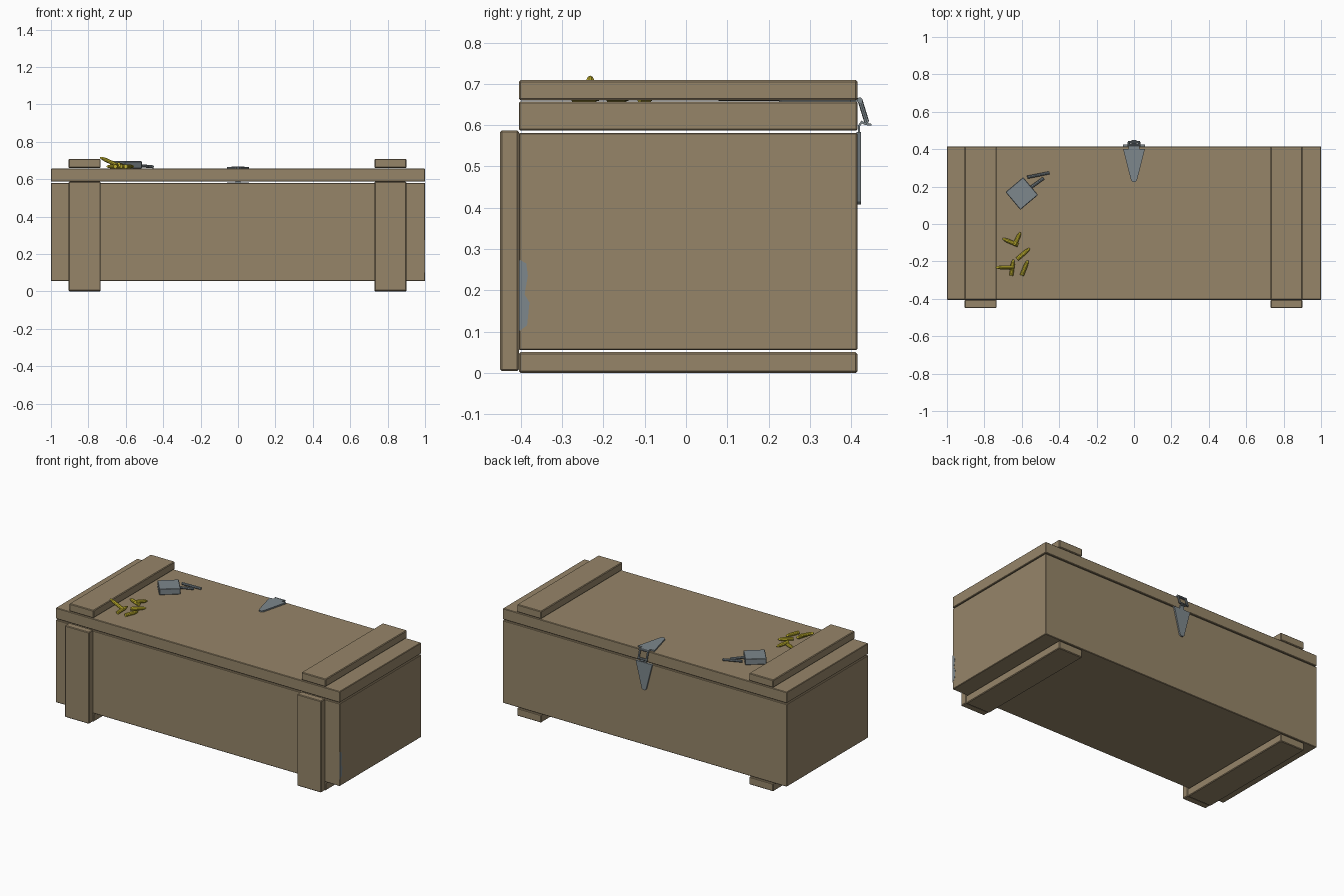
import bpy, bmesh, math
from mathutils import Vector

if "Cube" in bpy.data.objects:
    bpy.data.objects.remove(bpy.data.objects["Cube"])


def material(name, rgb):
    m = bpy.data.materials.new(name)
    m.diffuse_color = (*rgb, 1)
    m.use_nodes = True
    m.node_tree.nodes["Principled BSDF"].inputs["Base Color"].default_value = m.diffuse_color
    return m


WOOD = material("wood", (0.305, 0.235, 0.141))
STEEL = material("steel", (0.205, 0.242, 0.262))
BRASS = material("brass", (0.58, 0.48, 0.03))


def make_object(name, bm, mat):
    bmesh.ops.recalc_face_normals(bm, faces=bm.faces)
    me = bpy.data.meshes.new(name)
    bm.to_mesh(me)
    bm.free()
    me.materials.append(mat)
    ob = bpy.data.objects.new(name, me)
    bpy.context.collection.objects.link(ob)
    return ob


def box(name, lo, hi, mat, bevel=0.0):
    bm = bmesh.new()
    bmesh.ops.create_cube(bm, size=1)
    for v in bm.verts:
        v.co = Vector([(a + b) / 2 + c * (b - a) for a, b, c in zip(lo, hi, v.co)])
    ob = make_object(name, bm, mat)
    if bevel:
        mod = ob.modifiers.new("soft_edges", "BEVEL")
        mod.width = bevel
        mod.segments = 1
    return ob


def slab(name, points, depth, mat):
    """Flat polygon of 3D points, extruded by a depth vector."""
    bm = bmesh.new()
    face = bm.faces.new([bm.verts.new(p) for p in points])
    res = bmesh.ops.extrude_face_region(bm, geom=[face], use_keep_orig=True)
    moved = [g for g in res["geom"] if isinstance(g, bmesh.types.BMVert)]
    bmesh.ops.translate(bm, verts=moved, vec=depth)
    return make_object(name, bm, mat)


def rod(name, start, end, rings, sides, mat):
    """Lathed rod; rings are (fraction along, radius)."""
    a, b = Vector(start), Vector(end)
    q = (b - a).to_track_quat("Z", "Y")
    bm = bmesh.new()
    loops = []
    for t, r in rings:
        loops.append([bm.verts.new(a + (b - a) * t + q @ Vector(
            (r * math.cos(2 * math.pi * i / sides), r * math.sin(2 * math.pi * i / sides), 0)))
            for i in range(sides)])
    for l0, l1 in zip(loops, loops[1:]):
        for i in range(sides):
            j = (i + 1) % sides
            bm.faces.new((l0[i], l0[j], l1[j], l1[i]))
    bm.faces.new(loops[0][::-1])
    bm.faces.new(loops[-1])
    return make_object(name, bm, mat)


# Crate body and lid
BACK, FRONT = 0.415, -0.405
box("crate_body", (-1, FRONT, 0.055), (1, BACK, 0.581), WOOD, 0.003)
box("lid", (-1, FRONT, 0.587), (1, BACK, 0.657), WOOD, 0.003)

# Battens on the lid, the front and the underside
for side, x0, x1 in (("left", -0.905, -0.735), ("right", 0.73, 0.90)):
    box(side + "_lid_batten", (x0, FRONT, 0.66), (x1, BACK, 0.709), WOOD, 0.004)
    box(side + "_front_batten", (x0, -0.45, 0.004), (x1, FRONT, 0.587), WOOD, 0.004)
    box(side + "_bottom_batten", (x0, FRONT, 0), (x1, BACK, 0.05), WOOD, 0.004)

# Tapered latch plates: half widths along the length
taper = [(0, 0.058), (0.15, 0.02), (0.168, 0.015), (0.175, 0.008)]
outline = [(w, d) for d, w in taper] + [(-w, d) for d, w in reversed(taper)]
slab("lid_latch_plate", [(x, 0.40 - d, 0.655) for x, d in outline], (0, 0, 0.011), STEEL)
slab("back_latch_plate", [(x, 0.413, 0.583 - d) for x, d in outline], (0, 0.011, 0), STEEL)

# Latch hinge, hanging wire loop and hook
box("lid_latch_tab", (-0.03, 0.395, 0.657), (0.03, 0.418, 0.666), STEEL)
rod("latch_hinge", (-0.034, 0.421, 0.66), (0.034, 0.421, 0.66), [(0, 0.007), (1, 0.007)], 10, STEEL)
for s in (-1, 1):
    rod("latch_loop_side", (s * 0.028, 0.421, 0.662), (s * 0.028, 0.438, 0.607),
        [(0, 0.006), (1, 0.006)], 8, STEEL)
rod("latch_loop_bar", (-0.033, 0.437, 0.61), (0.033, 0.437, 0.61), [(0, 0.006), (1, 0.006)], 8, STEEL)
hook = [(0.417, 0.56), (0.417, 0.6), (0.425, 0.611), (0.434, 0.606), (0.449, 0.603),
        (0.449, 0.599), (0.434, 0.6), (0.426, 0.604), (0.422, 0.598), (0.422, 0.56)]
slab("latch_hook", [(-0.014, y, z) for y, z in hook], (0.028, 0, 0), STEEL)

# Open padlock lying on the lid
lock = box("padlock_body", (-0.062, -0.062, -0.019), (0.062, 0.062, 0.019), STEEL, 0.003)
lock.location = (-0.6, 0.163, 0.677)
lock.rotation_euler = (0, 0, math.radians(40))
for name, a, b in (("shackle_long_arm", (-0.57, 0.25, 0.677), (-0.452, 0.274, 0.666)),
                   ("shackle_short_arm", (-0.55, 0.197, 0.677), (-0.483, 0.245, 0.668))):
    rod(name, a, b, [(0, 0.008), (1, 0.008)], 8, STEEL)

# Loose cartridges, the first one leaning on the batten
Z = 0.668
cartridges = [((-0.645, -0.232, 0.675), (-0.738, -0.232, 0.717)),
              ((-0.62, -0.113, Z), (-0.703, -0.078, Z)),
              ((-0.64, -0.115, Z + 0.012), (-0.608, -0.045, Z)),
              ((-0.625, -0.188, Z), (-0.557, -0.13, Z)),
              ((-0.656, -0.275, Z), (-0.645, -0.19, Z + 0.01)),
              ((-0.6, -0.275, Z), (-0.568, -0.195, Z))]
for a, b in cartridges:
    rod("cartridge", a, b, [(0, 0.011), (0.7, 0.011), (0.88, 0.008), (1, 0.003)], 10, BRASS)

# Small worn patches on the edges
chip = [(0, 0.10), (0.02, 0.115), (0.026, 0.17), (0.014, 0.19), (0.022, 0.235), (0.018, 0.265), (0, 0.275)]
slab("right_worn_patch", [(0.998, FRONT + d, z) for d, z in chip], (0.003, 0, 0), STEEL)
